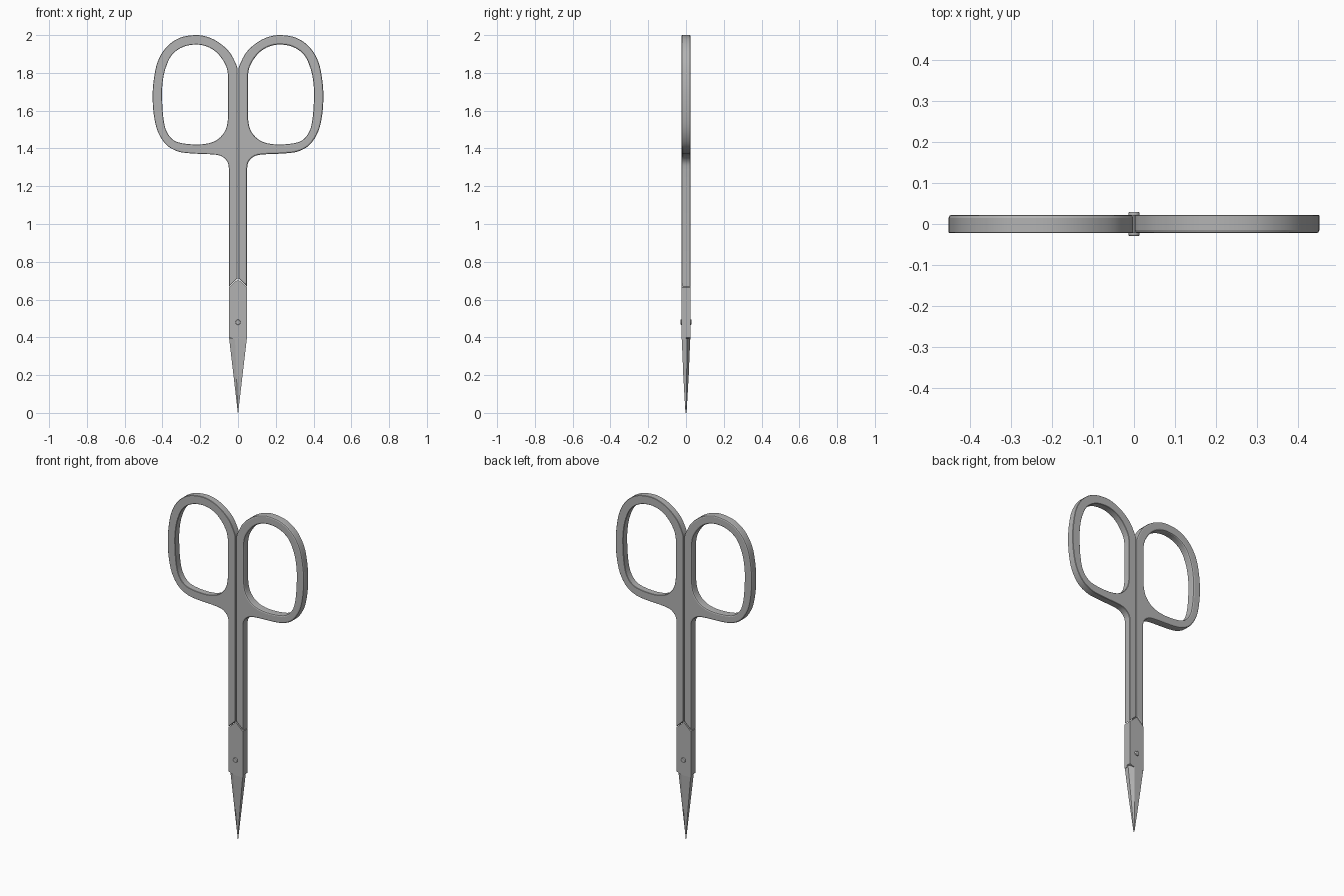
import bpy, bmesh, math
from mathutils import Vector, Matrix

if "Cube" in bpy.data.objects:
    bpy.data.objects.remove(bpy.data.objects["Cube"])

T = 0.0225      # half thickness of the scissors
W = 0.048       # half width of the shank and blade
B = 0.008       # rounding of the finger side edge

steel = bpy.data.materials.new("brushed steel grey")
steel.diffuse_color = (0.45, 0.45, 0.45, 1)
steel.use_nodes = True
steel.node_tree.nodes["Principled BSDF"].inputs["Base Color"].default_value = steel.diffuse_color


def smooth_path(pts, closed, n=4):
    """Catmull-Rom curve through 2D points."""
    pts = [Vector(p) for p in pts]
    m = len(pts)
    get = (lambda i: pts[i % m]) if closed else (lambda i: pts[max(0, min(m - 1, i))])
    out = []
    for i in range(m if closed else m - 1):
        a, b, c, d = (get(i + k) for k in (-1, 0, 1, 2))
        for j in range(n):
            t = j / n
            out.append(0.5 * (2 * b + (c - a) * t + (2 * a - 5 * b + 4 * c - d) * t * t
                              + (3 * b - a - 3 * c + d) * t ** 3))
    if not closed:
        out.append(pts[-1])
    return out


def inset(loop, dist):
    """Move a 2D loop towards its inside by dist (outside if negative)."""
    m = len(loop)
    area = sum(loop[i - 1].cross(loop[i]) for i in range(m))
    s = 1 if area > 0 else -1
    out = []
    for i in range(m):
        d1 = (loop[i] - loop[i - 1]).normalized()
        d2 = (loop[(i + 1) % m] - loop[i]).normalized()
        n1, n2 = Vector((-d1.y, d1.x)) * s, Vector((-d2.y, d2.x)) * s
        out.append(loop[i] + (n1 + n2) / (1 + n1.dot(n2)) * dist)
    return out


def finish(bm, name):
    """Make the right-hand part and its half-turned left-hand twin."""
    bmesh.ops.recalc_face_normals(bm, faces=bm.faces)
    for side in ("right", "left"):
        me = bpy.data.meshes.new(name + "_" + side)
        bm.to_mesh(me)
        me.materials.append(steel)
        ob = bpy.data.objects.new(name + "_" + side, me)
        bpy.context.collection.objects.link(ob)
        bpy.ops.object.select_all(action='DESELECT')
        ob.select_set(True)
        bpy.context.view_layer.objects.active = ob
        bpy.ops.object.shade_smooth_by_angle(angle=math.radians(20))
        bmesh.ops.rotate(bm, verts=bm.verts, cent=(0, 0, 0),
                         matrix=Matrix.Rotation(math.pi, 3, 'Z'))
    bm.free()


def plate(loops, layers):
    """Stack insets of (loop, sign) at (y, inset) layers and cap both ends."""
    bm = bmesh.new()
    caps = [[], []]
    for loop, sign in loops:
        rings = []
        for y, d in layers:
            pts = inset(loop, d * sign) if d else loop
            rings.append([bm.verts.new((p.x, y, p.y)) for p in pts])
        m = len(loop)
        for r, q in zip(rings, rings[1:]):
            for i in range(m):
                bm.faces.new((r[i - 1], r[i], q[i], q[i - 1]))
        for k, r in enumerate((rings[0], rings[-1])):
            caps[k] += [bm.edges.get((r[i - 1], r[i])) for i in range(m)]
    for edges in caps:
        bmesh.ops.triangle_fill(bm, edges=edges, use_beauty=True)
    return bm


# Finger ring and shank in one plate, rounded on one face
outer = smooth_path([(0.002, 1.82), (0.012, 1.85), (0.045, 1.91), (0.10, 1.96), (0.16, 1.99),
                     (0.225, 2.0), (0.31, 1.985), (0.38, 1.935), (0.425, 1.86), (0.445, 1.77),
                     (0.452, 1.68), (0.446, 1.58), (0.425, 1.49), (0.38, 1.42), (0.32, 1.385),
                     (0.25, 1.374), (0.12, 1.367), (0.077, 1.352), (0.054, 1.325), (W, 1.29)], False)
outer += [Vector((W, 0.668)), Vector((0.002, 0.712))]
hole = smooth_path([(0.053, 1.79), (0.07, 1.85), (0.11, 1.905), (0.16, 1.938), (0.22, 1.95),
                    (0.29, 1.938), (0.35, 1.895), (0.385, 1.82), (0.40, 1.74), (0.402, 1.66),
                    (0.395, 1.56), (0.378, 1.49), (0.34, 1.443), (0.28, 1.425), (0.19, 1.422),
                    (0.12, 1.44), (0.073, 1.485), (0.054, 1.55), (0.053, 1.67)], True)
finish(plate([(outer, 1), (hole, -1)],
             [(T, 0.002), (T - 0.002, 0), (-T + B, 0), (-T + 0.29 * B, 0.29 * B), (-T, B)]),
       "finger_ring_and_shank")

# Overlapping half-thickness blade body
body = [Vector(p) for p in ((0.0, 0.708), (W, 0.664), (W, 0.40), (0.016, 0.388),
                            (-W, 0.388), (-W, 0.664))]
finish(plate([(body, 1)], [(0.0, 0), (T, 0)]), "blade_body")

# Tapering blade tip with a ground bevel along one edge
bm = bmesh.new()
rings = []
for z, w, t in ((0.395, W - 0.001, T), (0.2, 0.024, 0.0145), (0.0, 0.001, 0.003)):
    rings.append([bm.verts.new((x * w, y * t, z)) for x, y in
                  ((-1, 0), (-1, 1), (0.34, 1), (1, 0.25), (1, 0))])
for r, q in zip(rings, rings[1:]):
    for i in range(5):
        bm.faces.new((r[i - 1], r[i], q[i], q[i - 1]))
bm.faces.new(rings[0])
bm.faces.new(rings[-1])
finish(bm, "blade_tip")

# Pivot rivet through both blades
bpy.ops.mesh.primitive_cylinder_add(vertices=24, radius=0.014, depth=0.058,
                                    location=(0, 0, 0.48), rotation=(math.pi / 2, 0, 0))
rivet = bpy.context.object
rivet.name = "pivot_rivet"
rivet.data.materials.append(steel)
bev = rivet.modifiers.new("soft_rim", 'BEVEL')
bev.width = 0.003
bev.segments = 2
bpy.ops.object.shade_smooth_by_angle(angle=math.radians(30))
